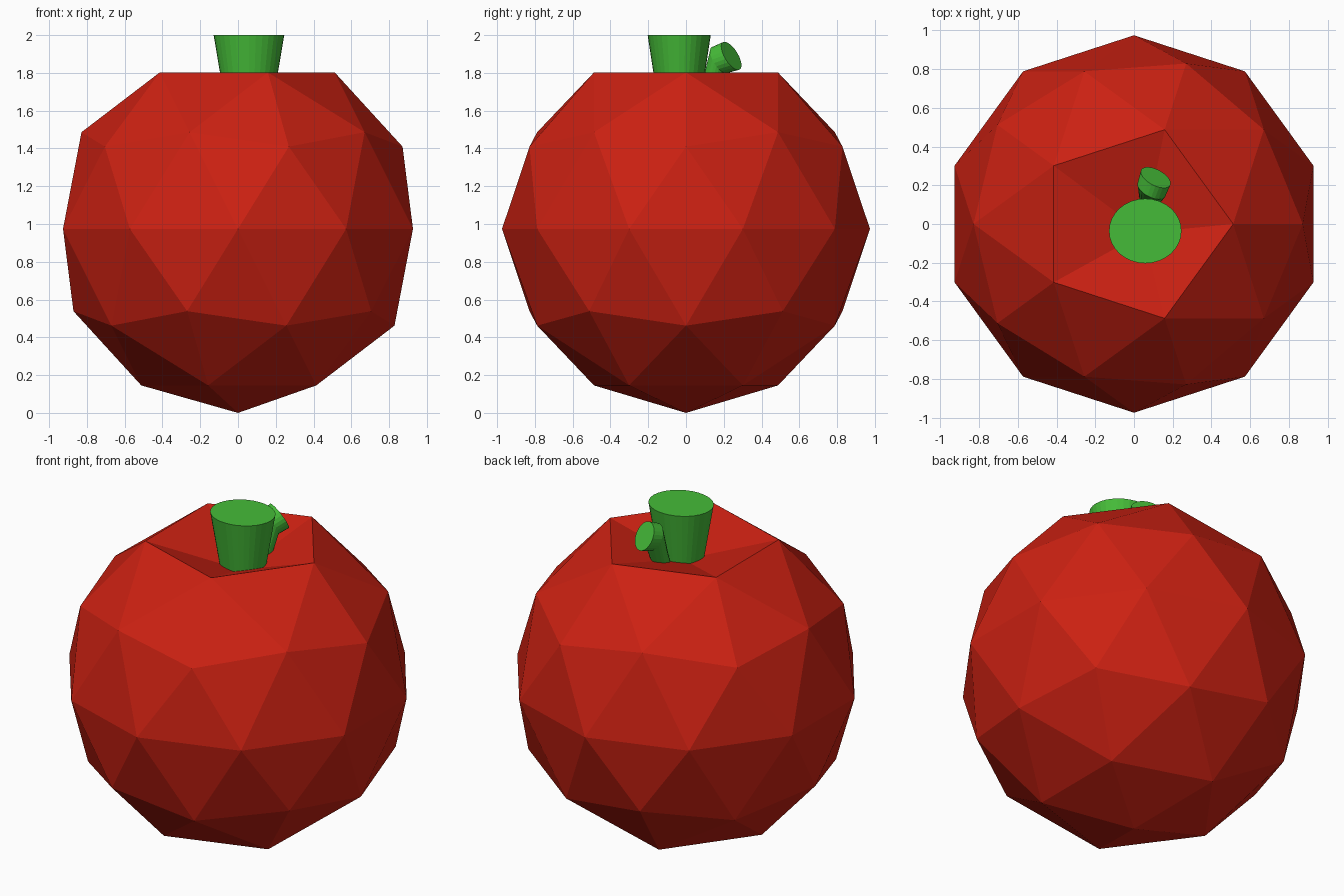
import bpy, bmesh, math
from mathutils import Vector

if "Cube" in bpy.data.objects:
    bpy.data.objects.remove(bpy.data.objects["Cube"])


def material(name, rgb):
    m = bpy.data.materials.new(name)
    m.diffuse_color = (*rgb, 1)
    m.use_nodes = True
    m.node_tree.nodes["Principled BSDF"].inputs["Base Color"].default_value = m.diffuse_color
    return m


def finish(bm, name, mat):
    bmesh.ops.recalc_face_normals(bm, faces=bm.faces)
    mesh = bpy.data.meshes.new(name)
    bm.to_mesh(mesh)
    bm.free()
    mesh.materials.append(mat)
    ob = bpy.data.objects.new(name, mesh)
    bpy.context.collection.objects.link(ob)
    return ob


def tube(name, rings, mat, n=32):
    """Capped tube through rings of (centre, normal, x radius, y radius)."""
    bm = bmesh.new()
    loops = []
    for c, d, rx, ry in rings:
        q = Vector((0, 0, 1)).rotation_difference(Vector(d))
        loops.append([bm.verts.new(Vector(c) + q @ Vector((
            rx * math.cos(math.tau * i / n), ry * math.sin(math.tau * i / n), 0)))
            for i in range(n)])
    for a, b in zip(loops, loops[1:]):
        for i in range(n):
            j = (i + 1) % n
            bm.faces.new((a[i], a[j], b[j], b[i]))
    bm.faces.new(loops[0][::-1])
    bm.faces.new(loops[-1])
    return finish(bm, name, mat)


red = material("red_skin", (0.6, 0.015, 0.006))
green = material("green_stem", (0.06, 0.5, 0.04))

# Fruit body: faceted ball with its top point pushed in to form a pit
R = 0.974
bm = bmesh.new()
bmesh.ops.create_icosphere(bm, subdivisions=2, radius=R)
for v in bm.verts:
    v.co.z += R
top = max(bm.verts, key=lambda v: v.co.z)
top.co = (0.05, -0.045, 1.655)
finish(bm, "fruit_body", red)

# Main stem, flaring upwards out of the pit
up = (0, 0, 1)
tube("stem", [((0.058, -0.036, 1.64), up, 0.126, 0.112),
              ((0.058, -0.036, 2.0), up, 0.187, 0.167)], green)

# Small bent side shoot
out = (0.41, 0.77, 0.48)
tube("side_shoot", [((0.08, 0.12, 1.68), up, 0.05, 0.05),
                    ((0.09, 0.178, 1.868), out, 0.08, 0.08),
                    ((0.112, 0.24, 1.89), out, 0.085, 0.085)], green, 24)
